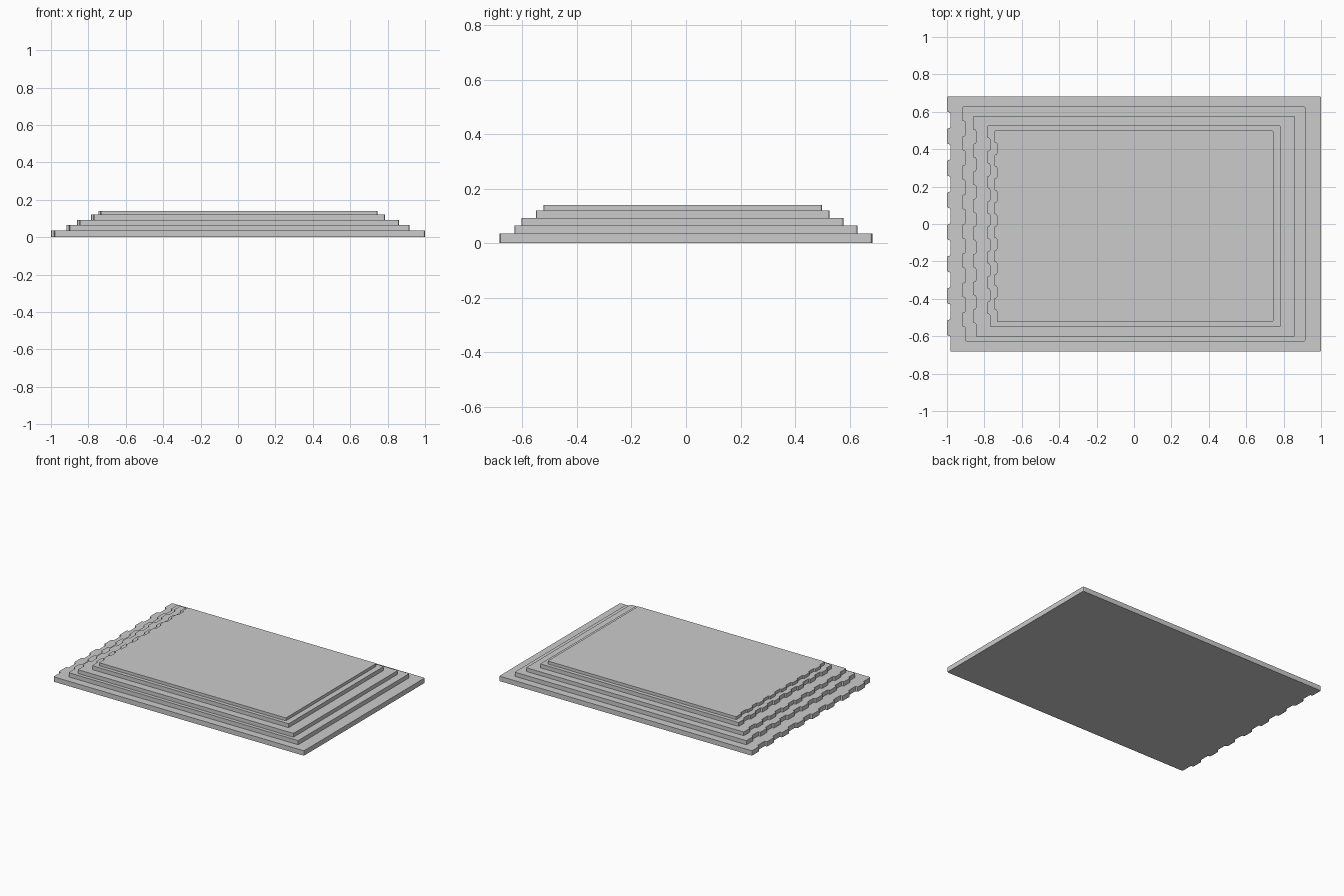
import bpy, bmesh

if "Cube" in bpy.data.objects:
    bpy.data.objects.remove(bpy.data.objects["Cube"])

SEGMENTS = 16      # alternating tab / recess strips along the left edge


def slab(name, x0, x1, y0, y1, z0, z1, scale):
    """Flat slab with a crenellated left edge and slightly rounded corners."""
    step = (y1 - y0) / SEGMENTS
    depth = 0.018 * scale
    outline = [(x1, y0), (x1, y1)]
    for i in range(SEGMENTS):                       # walk down the left edge
        x = x0 if i % 2 == 0 else x0 + depth
        outline += [(x, y1 - i * step), (x, y1 - (i + 1) * step)]

    bm = bmesh.new()
    face = bm.faces.new([bm.verts.new((x, y, z0)) for x, y in outline])
    ext = bmesh.ops.extrude_face_region(bm, geom=[face])
    for v in ext["geom"]:
        if isinstance(v, bmesh.types.BMVert):
            v.co.z = z1
    bmesh.ops.recalc_face_normals(bm, faces=bm.faces[:])

    # Round the upright edges
    upright = [e for e in bm.edges
               if abs(e.verts[0].co.z - e.verts[1].co.z) > 0.001]
    bmesh.ops.bevel(bm, geom=upright, offset=0.008 * scale, segments=2,
                    profile=0.5, affect='EDGES')
    mesh = bpy.data.meshes.new(name)
    bm.to_mesh(mesh)
    bm.free()
    obj = bpy.data.objects.new(name, mesh)
    bpy.context.collection.objects.link(obj)


# Stacked layers: left, right, front, back, bottom, top, scale
layers = [
    ("base_layer", -1.0, 1.0, -0.683, 0.683, 0.0, 0.035, 1.0),
    ("second_layer", -0.918, 0.916, -0.628, 0.628, 0.035, 0.065, 0.92),
    ("third_layer", -0.861, 0.861, -0.603, 0.577, 0.065, 0.092, 0.86),
    ("fourth_layer", -0.785, 0.785, -0.549, 0.526, 0.092, 0.12, 0.79),
    ("top_layer", -0.747, 0.745, -0.523, 0.499, 0.12, 0.141, 0.75),
]
for layer in layers:
    slab(*layer)
